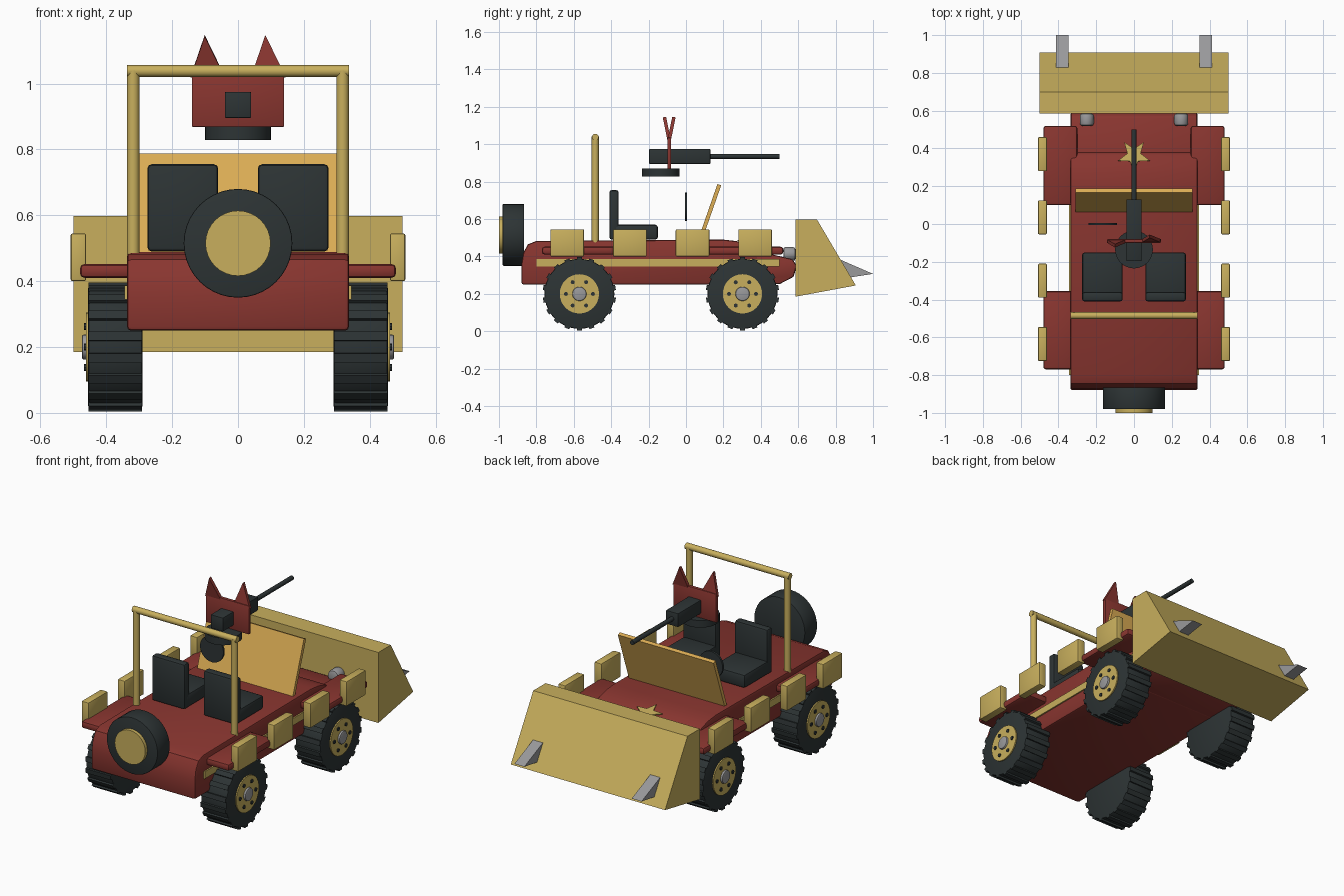
import bpy, bmesh, math
from mathutils import Matrix, Vector

if "Cube" in bpy.data.objects:
    bpy.data.objects.remove(bpy.data.objects["Cube"])


def material(name, rgb):
    m = bpy.data.materials.new(name)
    m.diffuse_color = (*rgb, 1)
    m.use_nodes = True
    m.node_tree.nodes["Principled BSDF"].inputs["Base Color"].default_value = m.diffuse_color
    return m


RED = material("dark red", (0.25, 0.036, 0.029))
GOLD = material("tan gold", (0.58, 0.43, 0.11))
AMBER = material("amber", (0.72, 0.42, 0.09))
DARK = material("charcoal", (0.026, 0.034, 0.035))
GREY = material("grey metal", (0.32, 0.32, 0.33))


def finish(bm, name, mat, bevel=0, seg=2):
    """Bevel sharp edges and turn the bmesh into an object."""
    bmesh.ops.recalc_face_normals(bm, faces=bm.faces)
    if bevel:
        sharp = [e for e in bm.edges if e.calc_face_angle(0) > math.radians(40)]
        bmesh.ops.bevel(bm, geom=sharp, offset=bevel, segments=seg,
                        profile=0.5, affect='EDGES', clamp_overlap=True)
    me = bpy.data.meshes.new(name)
    bm.to_mesh(me)
    bm.free()
    me.materials.append(mat)
    ob = bpy.data.objects.new(name, me)
    bpy.context.collection.objects.link(ob)
    return ob


def box(name, mat, x, y, z, bevel=0):
    """Box from (min, max) ranges."""
    bm = bmesh.new()
    c = Vector([sum(r) / 2 for r in (x, y, z)])
    s = [r[1] - r[0] for r in (x, y, z)]
    bmesh.ops.create_cube(bm, size=1, matrix=Matrix.Translation(c) @ Matrix.Diagonal((*s, 1)))
    return finish(bm, name, mat, bevel)


def prism(name, mat, pts, x0, x1, bevel=0, axis='X'):
    """Extrude a (y, z) profile along x, or an (x, z) profile along y."""
    bm = bmesh.new()
    put = (lambda p, d: (d, p[0], p[1])) if axis == 'X' else (lambda p, d: (p[0], d, p[1]))
    a = [bm.verts.new(put(p, x0)) for p in pts]
    b = [bm.verts.new(put(p, x1)) for p in pts]
    bm.faces.new(a)
    bm.faces.new(b[::-1])
    for i in range(len(pts)):
        j = (i + 1) % len(pts)
        bm.faces.new((a[i], b[i], b[j], a[j]))
    return finish(bm, name, mat, bevel)


def rod(name, mat, p0, p1, r, n=24, bevel=0):
    """Cylinder between two points."""
    p0, p1 = Vector(p0), Vector(p1)
    d = p1 - p0
    bm = bmesh.new()
    m = Matrix.Translation((p0 + p1) / 2) @ d.to_track_quat('Z', 'Y').to_matrix().to_4x4()
    bmesh.ops.create_cone(bm, cap_ends=True, segments=n, radius1=r, radius2=r,
                          depth=d.length, matrix=m)
    return finish(bm, name, mat, bevel)


# body tub and lower nose
prism("body_tub", RED, [(-.88, .25), (.32, .25), (.39, .38), (.375, .435), (.33, .465), (.27, .482),
                        (.2, .49), (-.80, .483), (-.845, .465), (-.87, .42), (-.88, .36)],
      -.337, .337, .012)
prism("nose", RED, [(.1, .252), (.50, .252), (.575, .29), (.592, .35), (.57, .385),
                    (.40, .425), (.1, .425)], -.335, .335, .01)

# star plate lying on the sloping hood
star = prism("hood_star", GOLD,
             [((.088 if i % 2 == 0 else .037) * math.sin(i * math.pi / 5),
               (.088 if i % 2 == 0 else .037) * math.cos(i * math.pi / 5)) for i in range(10)],
             -.003, .003, axis='Y')
star.matrix_world = Matrix.Translation((0, .362, .474)) @ Matrix.Rotation(math.radians(-98), 4, 'X')
star.matrix_world = star.matrix_world @ Matrix.Rotation(math.pi, 4, 'Y')

# parts repeated on both sides
for s, side in ((-1, "left"), (1, "right")):
    def xr(a, b):
        return tuple(sorted((s * a, s * b)))

    for end, y in (("rear", (-.77, -.355)), ("front", (.10, .52))):
        box(f"{end}_fender_{side}", RED, xr(.30, .48), y, (.41, .452), .014)
    box(f"side_stripe_{side}", GOLD, xr(.32, .345), (-.80, .50), (.345, .387))
    for i, y in enumerate((-.635, -.30, .035, .37)):
        box(f"side_plate_{side}_{i}", GOLD, xr(.461, .508), (y - .09, y + .09), (.40, .545), .006)
    box(f"seat_back_{side}", DARK, xr(.06, .275), (-.41, -.36), (.49, .755), .013)
    box(f"seat_base_{side}", DARK, xr(.06, .275), (-.40, -.15), (.49, .57), .015)
    rod(f"roll_bar_post_{side}", GOLD, (s * .318, -.485, .46), (s * .318, -.485, 1.04), .019, 12)
    rod(f"headlight_{side}", GREY, (s * .25, .52, .413), (s * .25, .585, .413), .037, 20, .012)
    prism(f"bucket_spike_{side}", GREY, [(.82, .385), (1.0, .307), (.86, .285)],
          s * .38 - .032, s * .38 + .032)

    # wheels with tread blocks, rim, bolts and cap
    for end, y in (("rear", -.57), ("front", .302)):
        z = .2
        rod(f"{end}_tyre_{side}", DARK, (s * .29, y, z), (s * .455, y, z), .187, 40, .008)
        bm = bmesh.new()
        for i in range(18):
            m = (Matrix.Translation((s * .3725, y, z)) @ Matrix.Rotation(i * math.tau / 18, 4, 'X')
                 @ Matrix.Translation((0, 0, .187)) @ Matrix.Diagonal((.163, .028, .018, 1)))
            bmesh.ops.create_cube(bm, size=1, matrix=m)
        finish(bm, f"{end}_tread_{side}", DARK)
        rod(f"{end}_rim_{side}", GOLD, (s * .44, y, z), (s * .462, y, z), .105, 32)
        rod(f"{end}_hub_cap_{side}", GREY, (s * .44, y, z), (s * .474, y, z), .038, 20, .006)
        for i in range(6):
            a = i * math.tau / 6 + math.radians(30)
            by, bz = y + .072 * math.sin(a), z + .072 * math.cos(a)
            rod(f"{end}_bolt_{side}_{i}", DARK, (s * .45, by, bz), (s * .467, by, bz), .011, 8)

# roll bar top
rod("roll_bar_top", GOLD, (-.337, -.485, 1.038), (.337, -.485, 1.038), .018, 12)

# spare wheel on the tail
rod("spare_tyre", DARK, (0, -.98, .515), (0, -.865, .515), .165, 40, .004)
rod("spare_rim", GOLD, (0, -1.0, .515), (0, -.96, .515), .099, 32)

# windshield leaning forward
prism("windshield", AMBER, [(.063, .485), (.083, .48), (.188, .78), (.168, .787)], -.31, .31)

# steering wheel
rod("steering_wheel", DARK, (-.166, -.006, .665), (-.166, .006, .665), .076, 28)

# front bucket
prism("front_bucket", GOLD, [(.585, .185), (.585, .598), (.70, .598), (.908, .245)], -.5, .5)

# gun mount, shield and gun
rod("gun_mount", DARK, (0, -.135, .828), (0, -.135, .87), .1, 32)
box("gun_shield", RED, (-.14, .14), (-.10, -.08), (.868, 1.035), .003)
box("gun_body", DARK, (-.04, .04), (-.197, .13), (.895, .975), .004)
rod("gun_barrel", DARK, (0, .12, .935), (0, .5, .935), .013, 12)

# shield ears, one tilting back and one forward
for name, x, tilt, tip in (("left", -.092, 1, -.009), ("right", .092, -1, -.009)):
    ear = prism(f"shield_ear_{name}", RED, [(-.052, 0), (.052, 0), (tip, .128)],
                -.009, .009, axis='Y')
    ear.matrix_world = Matrix.Translation((x, -.09, 1.02)) @ Matrix.Rotation(tilt * .2, 4, 'X')

# smooth the rounded parts, keep hard edges
bpy.ops.object.select_all(action='SELECT')
bpy.context.view_layer.objects.active = bpy.data.objects["body_tub"]
bpy.ops.object.shade_smooth_by_angle(angle=math.radians(32))
